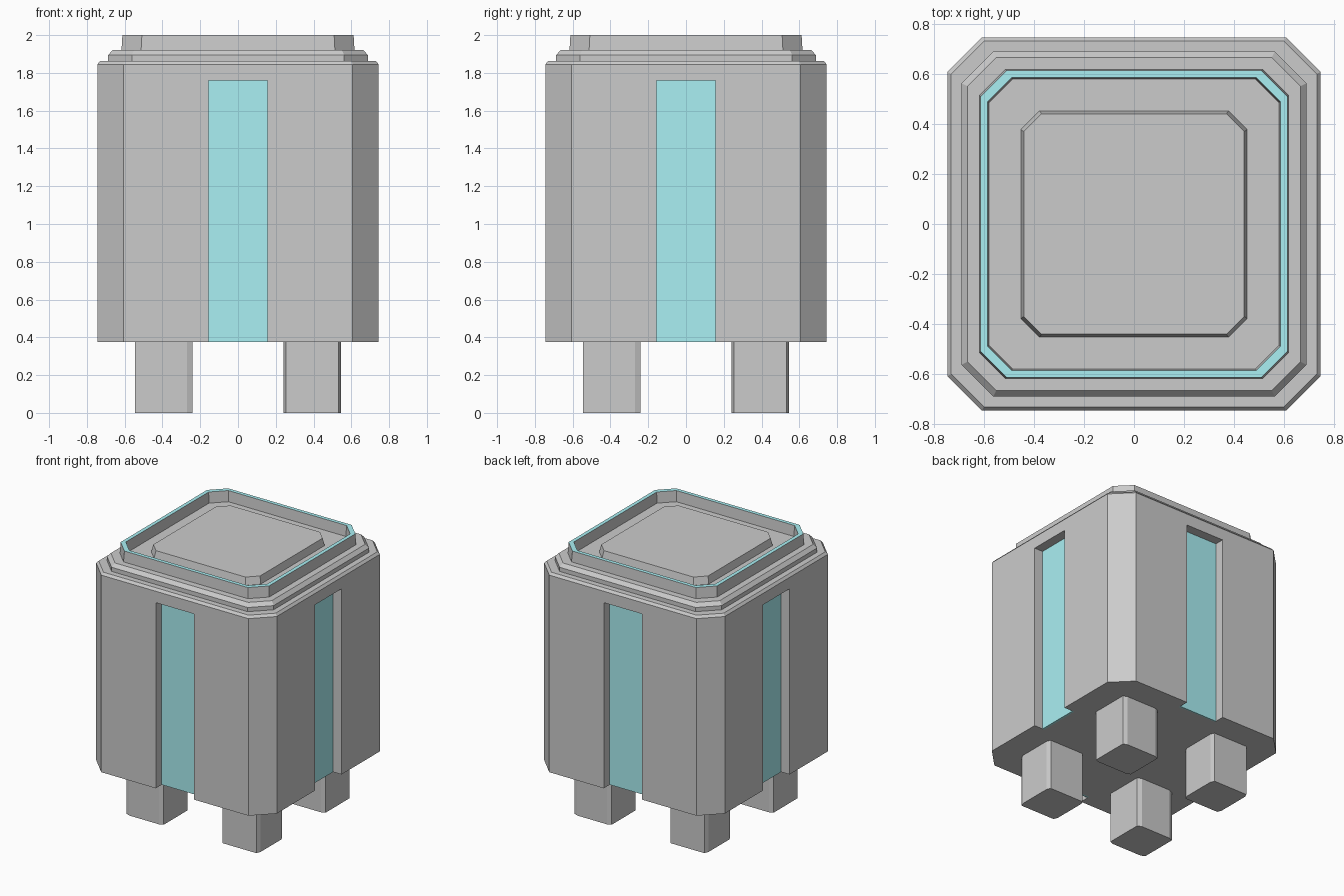
import bpy, bmesh
from math import pi
from mathutils import Matrix

if "Cube" in bpy.data.objects:
    bpy.data.objects.remove(bpy.data.objects["Cube"])

cyan = bpy.data.materials.new("cyan_glow")
cyan.diffuse_color = (0.4, 0.87, 0.9, 1)
cyan.use_nodes = True
cyan.node_tree.nodes["Principled BSDF"].inputs["Base Color"].default_value = cyan.diffuse_color


def finish(name, bm, mat=None):
    bmesh.ops.recalc_face_normals(bm, faces=bm.faces)
    me = bpy.data.meshes.new(name)
    bm.to_mesh(me)
    bm.free()
    ob = bpy.data.objects.new(name, me)
    bpy.context.collection.objects.link(ob)
    if mat:
        me.materials.append(mat)
    return ob


def octagon(h, c):
    """Square of half width h whose corners are cut back to c."""
    return [(c, -h), (h, -c), (h, c), (c, h), (-c, h), (-h, c), (-h, -c), (-c, -h)]


def loft(name, rings, closed=False):
    """Stack octagon rings (half, corner, z); cap the ends or join them up."""
    bm = bmesh.new()
    loops = [[bm.verts.new((x, y, z)) for x, y in octagon(h, c)] for h, c, z in rings]
    pairs = list(zip(loops, loops[1:]))
    if closed:
        pairs.append((loops[-1], loops[0]))
    else:
        bm.faces.new(loops[0])
        bm.faces.new(loops[-1])
    for a, b in pairs:
        for i in range(8):
            j = (i + 1) % 8
            bm.faces.new((a[i], a[j], b[j], b[i]))
    return finish(name, bm)


def four_boxes(name, x0, x1, y0, y1, z0, z1, mat=None):
    """One box on the front, repeated around the z axis."""
    bm = bmesh.new()
    for k in range(4):
        m = (Matrix.Rotation(k * pi / 2, 4, 'Z')
             @ Matrix.Translation(((x0 + x1) / 2, (y0 + y1) / 2, (z0 + z1) / 2))
             @ Matrix.Diagonal((x1 - x0, y1 - y0, z1 - z0, 1)))
        bmesh.ops.create_cube(bm, size=1, matrix=m)
    return finish(name, bm, mat)


# Main body with stepped, bevelled shoulder
body = loft("body", [(0.745, 0.607, 0.375), (0.745, 0.607, 1.845), (0.73, 0.599, 1.863),
                     (0.688, 0.562, 1.863), (0.688, 0.562, 1.894), (0.664, 0.55, 1.92)])

# Recessed slots, one in each side, open at the bottom
cutter = four_boxes("slot_cutter", -0.157, 0.157, -0.9, -0.665, 0.2, 1.76)
cutter.hide_render = True
mod = body.modifiers.new("slots", 'BOOLEAN')
mod.operation = 'DIFFERENCE'
mod.solver = 'EXACT'
mod.object = cutter
bpy.context.view_layer.objects.active = body
bpy.ops.object.modifier_apply(modifier=mod.name)
bpy.data.objects.remove(cutter)

# Coloured panels at the back of the slots
four_boxes("side_panels", -0.157, 0.157, -0.675, -0.66, 0.375, 1.76, cyan)

# Raised rim with coloured top face
rim = loft("top_rim", [(0.617, 0.513, 1.918), (0.612, 0.509, 2.0),
                       (0.584, 0.488, 2.0), (0.578, 0.484, 1.918)], closed=True)
rim.data.materials.append(None)
rim.data.materials.append(cyan)
for p in rim.data.polygons:
    if p.center.z > 1.99:
        p.material_index = 1

# Centre lid plate
loft("lid_plate", [(0.452, 0.377, 1.918), (0.44, 0.369, 1.975)])

# Four feet, turned copies of one with unequal corner cuts
X0, X1, CX, CY = 0.24, 0.546, 0.03, 0.013
outline = [(-X1 + CX, -X1), (-X0 - CX, -X1), (-X0, -X1 + CY), (-X0, -X0 - CY),
           (-X0 - CX, -X0), (-X1 + CX, -X0), (-X1, -X0 - CY), (-X1, -X1 + CY)]
for k, label in enumerate(("front_left", "front_right", "back_right", "back_left")):
    bm = bmesh.new()
    f = bm.faces.new([bm.verts.new((x, y, 0)) for x, y in outline])
    ext = bmesh.ops.extrude_face_region(bm, geom=[f], use_keep_orig=True)
    top = [v for v in ext["geom"] if isinstance(v, bmesh.types.BMVert)]
    bmesh.ops.translate(bm, verts=top, vec=(0, 0, 0.378))
    bm.transform(Matrix.Rotation(k * pi / 2, 4, 'Z'))
    finish("foot_" + label, bm)
